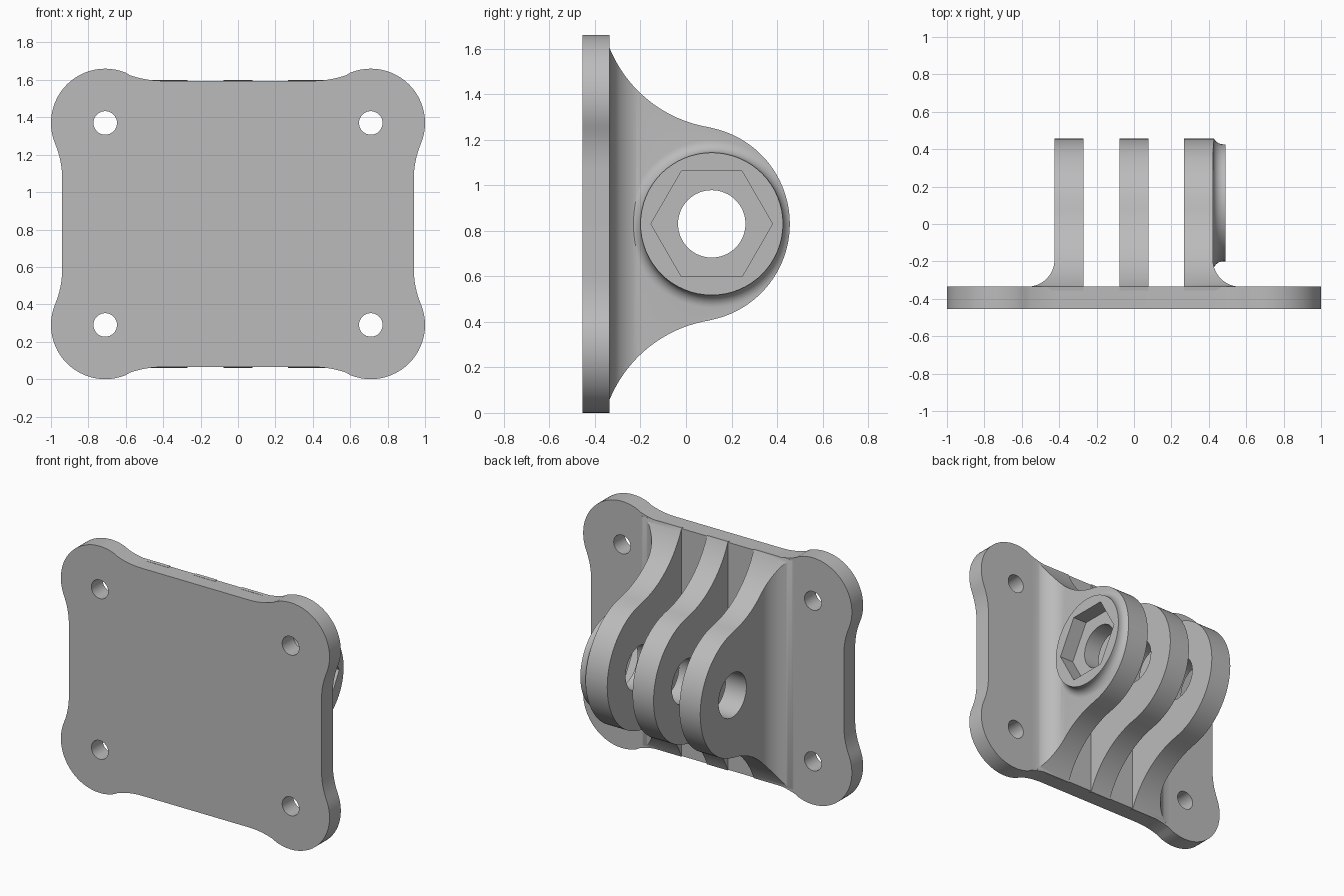
import bpy, bmesh
from math import radians, cos, sin, pi

if "Cube" in bpy.data.objects:
    bpy.data.objects.remove(bpy.data.objects["Cube"])

MID = 0.83            # height of the plate centre and of the pivot axis
PIVOT_Y = 0.113
FACE_Y = -0.335       # back face of the plate

grey = bpy.data.materials.new("light_grey")
grey.use_nodes = True
COLOUR = (0.5, 0.5, 0.5, 1)
grey.diffuse_color = COLOUR
grey.node_tree.nodes["Principled BSDF"].inputs["Base Color"].default_value = COLOUR


def arc(cx, cy, r, start, end, n=12):
    angles = [radians(start + (end - start) * i / n) for i in range(n + 1)]
    return [(cx + r * cos(a), cy + r * sin(a)) for a in angles]


def circle(cx, cy, r, n=64):
    return arc(cx, cy, r, 0, 360, n)[:-1]


def mesh_object(name, bm):
    bmesh.ops.remove_doubles(bm, verts=bm.verts, dist=1e-5)
    bmesh.ops.recalc_face_normals(bm, faces=bm.faces)
    mesh = bpy.data.meshes.new(name)
    bm.to_mesh(mesh)
    bm.free()
    mesh.materials.append(grey)
    obj = bpy.data.objects.new(name, mesh)
    bpy.context.collection.objects.link(obj)
    return obj


def prism(name, outline, axis, lo, hi):
    """Extrude a 2D outline along one axis."""
    place = {"x": lambda a, b, t: (t, a, b),
             "y": lambda a, b, t: (a, t, b),
             "z": lambda a, b, t: (a, b, t)}[axis]
    bm = bmesh.new()
    ends = [[bm.verts.new(place(a, b, t)) for a, b in outline] for t in (lo, hi)]
    for ring in ends:
        bm.faces.new(ring)
    for i in range(len(outline)):
        bm.faces.new((ends[0][i - 1], ends[0][i], ends[1][i], ends[1][i - 1]))
    return mesh_object(name, bm)


def lathe(name, profile, n=64):
    """Solid of revolution around the pivot axis; profile holds (x, radius)."""
    bm = bmesh.new()
    rings = [[bm.verts.new((x, PIVOT_Y + r * cos(2 * pi * i / n), MID + r * sin(2 * pi * i / n)))
              for i in range(n)] for x, r in profile]
    for a, b in zip(rings, rings[1:]):
        for i in range(n):
            bm.faces.new((a[i - 1], a[i], b[i], b[i - 1]))
    bm.faces.new(rings[0])
    bm.faces.new(rings[-1])
    return mesh_object(name, bm)


def boolean(target, operation, tool):
    mod = target.modifiers.new(operation.lower(), "BOOLEAN")
    mod.operation, mod.solver, mod.object = operation, "EXACT", tool
    tool.hide_render = True
    tool.hide_viewport = False


def finish(obj, tools):
    """Bake the booleans, drop the helpers and smooth the curved faces."""
    depsgraph = bpy.context.evaluated_depsgraph_get()
    baked = bpy.data.meshes.new_from_object(obj.evaluated_get(depsgraph))
    obj.modifiers.clear()
    obj.data = baked
    for tool in tools:
        bpy.data.objects.remove(tool)
    bpy.ops.object.select_all(action="DESELECT")
    obj.select_set(True)
    bpy.context.view_layer.objects.active = obj
    bpy.ops.object.shade_smooth_by_angle(angle=radians(30))


# Base plate: one quarter of the lobed outline, mirrored four ways
quarter = (arc(1.43, 0.24, 0.49, 180, 157.4, 8)
           + arc(0.71, 0.54, 0.29, -22.6, 112, 24)[1:]
           + arc(0.40, 1.305, 0.54, -68, -90, 8)[1:])
half = quarter + [(-x, z) for x, z in reversed(quarter)]
outline = half + [(-x, -z) for x, z in half]
plate = prism("base_plate", [(x, z + MID) for x, z in outline], "y", -0.455, FACE_Y)
drills = []
for sx in (-1, 1):
    for sz in (-1, 1):
        drill = prism("screw_hole_cutter", circle(sx * 0.71, MID + sz * 0.54, 0.063, 32), "y", -0.6, -0.2)
        boolean(plate, "DIFFERENCE", drill)
        drills.append(drill)
finish(plate, drills)

# Side profile shared by the three lugs
upper = ([(FACE_Y - 0.03, 0.765)]
         + arc(0.193, 0.988, 0.571, 202.5, 260.6, 24)
         + arc(0.026, 0, 0.43, 80.6, 0, 24)[1:])
profile = [(y, MID + z) for y, z in upper] + [(y, MID - z) for y, z in reversed(upper[:-1])]


def lug_section(inner, outer, side, fillet):
    """Plan outline of a lug, with an optional fillet to the plate on the outside."""
    root = FACE_Y - 0.02
    points = [(inner, root), (inner, 0.6), (outer, 0.6)]
    if fillet:
        points += arc(outer + fillet, FACE_Y + fillet, fillet, 180, 270, 16)
        points.append((outer + fillet, root))
    else:
        points.append((outer, root))
    return [(side * x, y) for x, y in points]


# Lugs: plan section cut to the side profile, then drilled
for name, inner, outer, side, fillet in (("right_lug", 0.27, 0.425, -1, 0.145),
                                         ("middle_lug", -0.078, 0.078, 1, 0),
                                         ("left_lug", 0.267, 0.422, 1, 0.145)):
    lug = prism(name, lug_section(inner, outer, side, fillet), "z", 0, 2 * MID)
    tools = []
    if name == "left_lug":
        # Round nut boss with a flared foot
        flare = arc(outer + 0.055, 0.368, 0.055, 180, 270, 8)
        boss = lathe("nut_boss", [(outer - 0.06, 0.368)] + flare + [(0.488, 0.313)])
        boolean(lug, "UNION", boss)
        tools.append(boss)
    block = prism("profile_cutter", profile, "x", -0.7, 0.7)
    boolean(lug, "INTERSECT", block)
    bore = prism("bore_cutter", circle(PIVOT_Y, MID, 0.148), "x", -0.8, 0.8)
    boolean(lug, "DIFFERENCE", bore)
    tools += [block, bore]
    if name == "left_lug":
        # Hexagonal nut pocket
        pocket = prism("pocket_cutter", circle(PIVOT_Y, MID, 0.267, 6), "x", 0.385, 0.8)
        boolean(lug, "DIFFERENCE", pocket)
        tools.append(pocket)
    finish(lug, tools)
